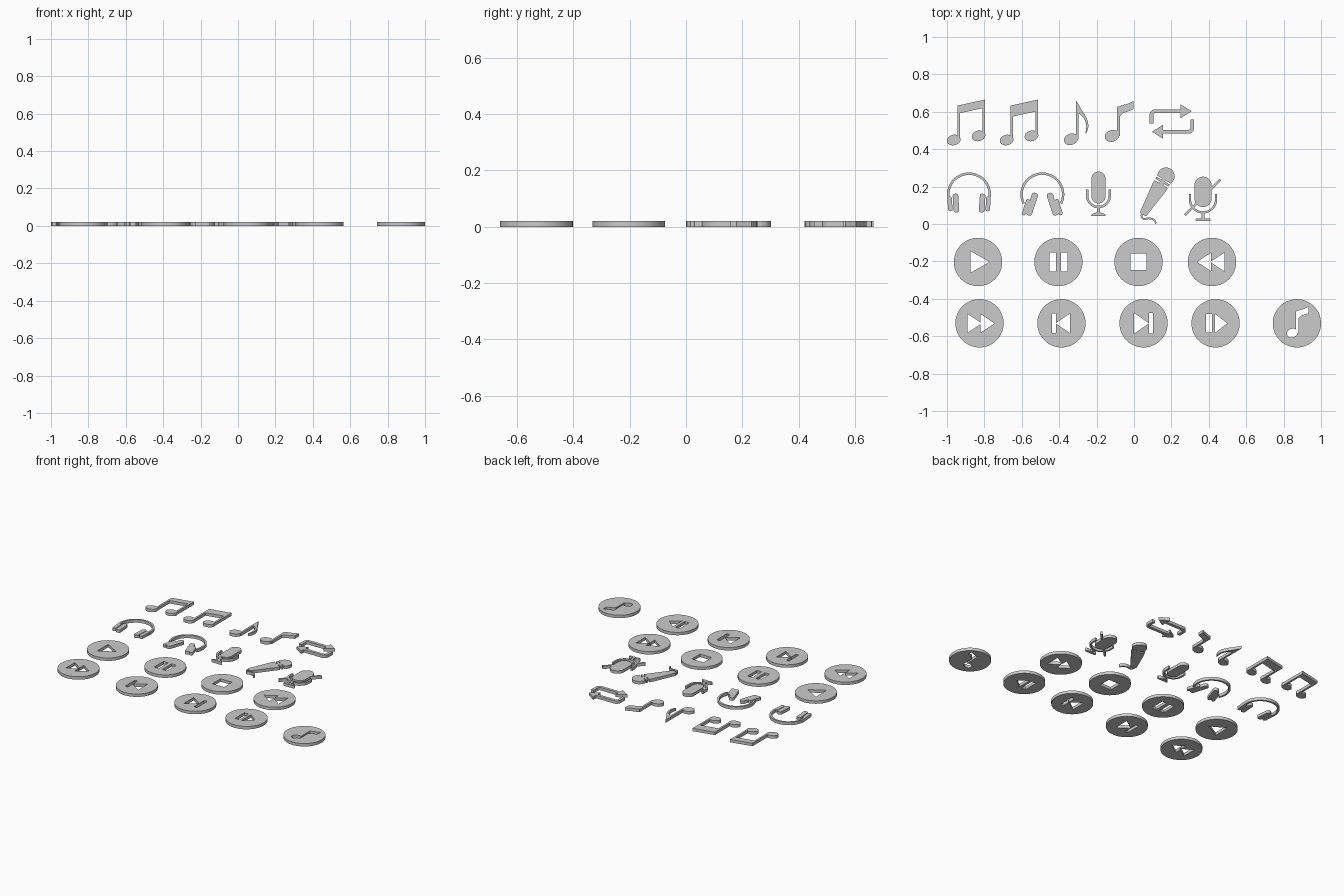
import bpy
from math import sin, cos, radians
from mathutils import Vector
from mathutils.geometry import delaunay_2d_cdt

if "Cube" in bpy.data.objects:
    bpy.data.objects.remove(bpy.data.objects["Cube"])

T = 0.02  # thickness of every icon


# ---- 2D shape helpers: each returns one outline as a list of points ----
def arc(cx, cy, r, a0, a1, n=24):
    return [(cx + r * cos(radians(a0 + (a1 - a0) * i / n)),
             cy + r * sin(radians(a0 + (a1 - a0) * i / n))) for i in range(n + 1)]


def place(pts, at=(0, 0), rot=0, s=1):
    c, d = cos(radians(rot)) * s, sin(radians(rot)) * s
    return [(at[0] + x * c - y * d, at[1] + x * d + y * c) for x, y in pts]


def ellipse(cx, cy, rx, ry, rot=0, n=40):
    pts = [(rx * cos(radians(360 * i / n)), ry * sin(radians(360 * i / n))) for i in range(n)]
    return place(pts, (cx, cy), rot)


def rect(x0, y0, x1, y1):
    return [(x0, y0), (x1, y0), (x1, y1), (x0, y1)]


def rounded(cx, cy, w, h, r, rot=0):
    pts = []
    for sx, sy, a in ((1, 1, 0), (-1, 1, 90), (-1, -1, 180), (1, -1, 270)):
        pts += arc(sx * (w / 2 - r), sy * (h / 2 - r), r, a, a + 90, 8)
    return place(pts, (cx, cy), rot)


def mirror(pts, cx=0):
    return [(2 * cx - x, y) for x, y in pts]


def smooth(pts, n=6):
    p = [Vector(q) for q in [pts[0]] + pts + [pts[-1]]]
    out = []
    for a, b, c, d in zip(p, p[1:], p[2:], p[3:]):
        for i in range(n):
            t = i / n
            v = (2*b + (c-a)*t + (2*a - 5*b + 4*c - d)*t*t + (3*b - a - 3*c + d)*t**3) / 2
            out.append(tuple(v))
    return out + [pts[-1]]


def stroke(path, w):
    p = [Vector(q) for q in path]
    left, right = [], []
    for i, q in enumerate(p):
        a = (q - p[i-1]).normalized() if i else (p[1] - q).normalized()
        b = (p[i+1] - q).normalized() if i < len(p) - 1 else a
        t = (a + b).normalized()
        off = Vector((-t.y, t.x)) * (w / 2 / max(t.dot(a), 0.4))
        left.append(tuple(q + off))
        right.append(tuple(q - off))
    return left + right[::-1]


# ---- union the solids, cut the holes, give thickness ----
def icon(name, solids, holes=()):
    verts, faces = [], []
    for loop in list(solids) + list(holes):
        loop = [Vector(p) for i, p in enumerate(loop)
                if (Vector(p) - Vector(loop[i-1])).length > 1e-5]
        area = sum(loop[i-1].cross(p) for i, p in enumerate(loop))
        if area < 0:
            loop.reverse()
        faces.append(list(range(len(verts), len(verts) + len(loop))))
        verts += loop
    co, _, tris, _, _, src = delaunay_2d_cdt(verts, [], faces, 1, 1e-6)
    tris = [t for t, ids in zip(tris, src) if all(k < len(solids) for k in ids)]
    used = {v: i for i, v in enumerate(sorted({v for t in tris for v in t}))}
    tris = [[used[v] for v in t] for t in tris]
    n = len(used)
    pts = [(co[v].x, co[v].y, z) for z in (0, T) for v in used]
    edges = {(t[i-1], t[i]) for t in tris for i in range(len(t))}
    walls = [(a, b, b + n, a + n) for a, b in edges if (b, a) not in edges]
    mesh = bpy.data.meshes.new(name)
    mesh.from_pydata(pts, [], [t[::-1] for t in tris] + [[v + n for v in t] for t in tris] + walls)
    ob = bpy.data.objects.new(name, mesh)
    bpy.context.collection.objects.link(ob)
    return ob


def tri(x0, x1, h):  # base at x0, tip at x1
    return [(x0, -h), (x1, 0), (x0, h)]


def flag_note(at, s):
    parts = [ellipse(0, 0, .039, .031, 20), rect(.028, 0, .043, .14),
             [(.028, .155), (.06, .165), (.09, .174), (.115, .187), (.115, .143),
              (.09, .132), (.06, .122), (.043, .105), (.028, .105)]]
    return [place(p, at, 0, s) for p in parts]


# round buttons with cut-out symbols
buttons = {
    "play": (-.834, -.203, [tri(-.04, .062, .058)]),
    "pause": (-.404, -.203, [rect(-.048, -.05, -.013, .05), rect(.013, -.05, .048, .05)]),
    "stop": (.024, -.203, [rect(-.044, -.044, .044, .044)]),
    "rewind": (.417, -.203, [tri(-.004, -.08, .05), tri(.066, -.01, .05)]),
    "fast_forward": (-.826, -.531, [tri(-.063, .012, .05), tri(.005, .08, .05)]),
    "previous": (-.388, -.531, [rect(-.051, -.052, -.03, .052), tri(.046, -.032, .053)]),
    "next": (.051, -.531, [tri(-.05, .03, .055), rect(.028, -.055, .051, .055)]),
    "step": (.436, -.531, [rect(-.052, -.05, -.02, .05), tri(-.002, .063, .05)]),
}
for name, (x, y, holes) in buttons.items():
    icon(name + "_button", [ellipse(x, y, .129, .129, 0, 64)], [place(h, (x, y)) for h in holes])
icon("note_button", [ellipse(.871, -.531, .129, .129, 0, 64)], flag_note((.846, -.583), .75))


# paired notes with one and two beams
def beam(y, h):
    return [(-.943, y), (-.797, y + .032), (-.797, y + .032 - h), (-.943, y - h)]


def pair(name, dx, beams):
    parts = [ellipse(-.964, .449, .037, .028, 15), ellipse(-.831, .471, .037, .028, 15),
             rect(-.943, .45, -.93, .62), rect(-.81, .47, -.797, .65)]
    parts += [beam(*b) for b in beams]
    icon(name, [place(p, (dx, 0)) for p in parts])


pair("beamed_notes", 0, [(.633, .043)])
pair("double_beamed_notes", .283, [(.633, .03), (.592, .02)])

# single notes
tail = smooth([(-.31, .66), (-.30, .645), (-.28, .61), (-.255, .57), (-.244, .53), (-.249, .50), (-.26, .48)])
tail += smooth([(-.254, .525), (-.268, .565), (-.297, .592), (-.31, .595)])
icon("eighth_note", [ellipse(-.337, .453, .038, .03, 20), rect(-.31, .455, -.297, .62), tail])
icon("flag_note", flag_note((-.118, .471), 1))

# repeat arrows
shaft = stroke([(-.109, -.012)] + arc(-.089, .035, .02, 180, 90, 6) + [(.05, .055)], .02)
head = [(.046, .017), (.106, .055), (.046, .093)]
icon("repeat_arrows", [place(p, (.202, .548), r) for p in (shaft, head) for r in (0, 180)])


# headphones
def headphones(name, cx, cy, sweep, cups):
    left = [rounded(*c) for c in cups]
    parts = [stroke(arc(0, 0, .111, -sweep, 180 + sweep, 48), .013)]
    parts += left + [mirror(p) for p in left]
    icon(name, [place(p, (cx, cy)) for p in parts])


headphones("upright_headphones", -.882, .158, 8,
           [(-.070, -.046, .03, .10, .012, 4), (-.102, -.05, .024, .08, .011, 4)])
headphones("tilted_headphones", -.49, .158, 26,
           [(-.056, -.052, .034, .125, .013, -18), (-.088, -.068, .02, .09, .009, -18)])


# studio microphone
def cradle(x, y, r, top, w):
    return stroke([(x - r, top)] + arc(x, y, r, 180, 360) + [(x + r, top)], w)


icon("studio_microphone", [
    rounded(-.19, .195, .074, .17, .036), cradle(-.19, .152, .061, .185, .013),
    rect(-.198, .05, -.182, .095),
    [(-.23, .042), (-.15, .042)] + smooth([(-.155, .052), (-.18, .062), (-.20, .062), (-.225, .052)])])

# handheld microphone, drawn along its axis then turned
grille = arc(0, 0, .046, 62, 298, 40)
collar = [(.029, -.042), (.041, -.040), (.041, .040), (.029, .042)]
body = [(.05, -.041), (.062, -.042), (.235, -.02), (.24, -.014), (.24, .014), (.235, .02), (.062, .042), (.05, .041)]
neck = rect(.018, -.012, .055, .012)
cable = stroke(smooth([(.048, .065), (.040, .045), (.05, .027), (.075, .03), (.098, .027), (.112, .015), (.117, .002)]), .009)
icon("handheld_microphone", [place(p, (.171, .256), 239) for p in (grille, collar, body, neck)] + [cable])

# muted microphone: outlined capsule with slash
top = [(-.04, 0)] + arc(0, .035, .04, 180, 0) + [(.04, 0)]
bottom = [(x, -y) for x, y in top]
icon("muted_microphone",
     [place(stroke(p, .012), (.369, .172)) for p in (top, bottom)] +
     [cradle(.369, .132, .07, .16, .012), rect(.362, .025, .376, .065),
      rounded(.369, .023, .08, .014, .006), stroke([(.272, .047), (.462, .237)], .014)])

# smooth the curved walls, keep rims sharp
for ob in bpy.context.collection.objects:
    ob.select_set(True)
    bpy.context.view_layer.objects.active = ob
bpy.ops.object.shade_smooth_by_angle()
